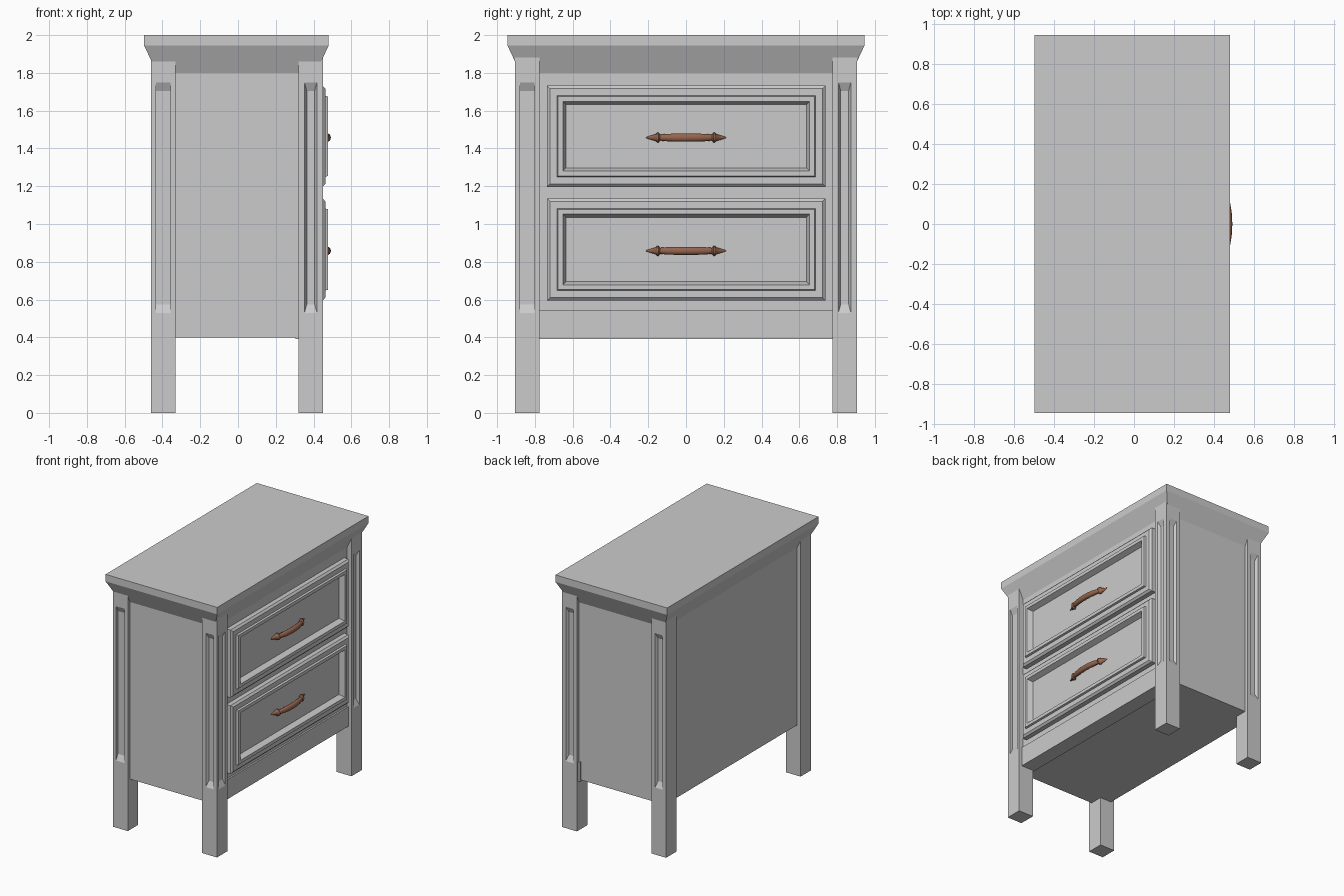
import bpy, bmesh, math

if "Cube" in bpy.data.objects:
    bpy.data.objects.remove(bpy.data.objects["Cube"])


def loft(name, rings, mat=None, smooth=False):
    """Skin a stack of equal-length point rings and cap both ends."""
    bm = bmesh.new()
    rows = [[bm.verts.new(p) for p in r] for r in rings]
    n = len(rows[0])
    for a, b in zip(rows, rows[1:]):
        for i in range(n):
            j = (i + 1) % n
            bm.faces.new((a[i], a[j], b[j], b[i]))
    bm.faces.new(rows[0][::-1])
    bm.faces.new(rows[-1])
    bmesh.ops.recalc_face_normals(bm, faces=bm.faces)
    me = bpy.data.meshes.new(name)
    bm.to_mesh(me)
    bm.free()
    ob = bpy.data.objects.new(name, me)
    bpy.context.collection.objects.link(ob)
    bpy.context.view_layer.objects.active = ob
    if mat:
        me.materials.append(mat)
    if smooth:
        bpy.ops.object.select_all(action='DESELECT')
        ob.select_set(True)
        bpy.ops.object.shade_smooth_by_angle(angle=math.radians(35))
    return ob


def rect(axis, level, a0, a1, b0, b1):
    """Rectangle perpendicular to an axis (0=x, 1=y, 2=z)."""
    pts = []
    for a, b in ((a0, b0), (a1, b0), (a1, b1), (a0, b1)):
        p = [a, b]
        p.insert(axis, level)
        pts.append(p)
    return pts


def box(name, x0, x1, y0, y1, z0, z1):
    return loft(name, [rect(2, z, x0, x1, y0, y1) for z in (z0, z1)])


def cut_groove(leg, axis, sign, face, centre, tapered):
    """Sunken panel with sloping ends in one face of a leg."""
    half = 0.033 if tapered else 0.038
    side = 0.012 if tapered else 0.0
    depth, slope, rings = 0.022, 0.045, []
    for t in (-0.5, 1.0):
        w = half - side * t
        rings.append(rect(axis, face - sign * depth * t, centre - w, centre + w,
                          0.53 + slope * t, 1.75 - slope * t))
    cutter = loft("groove_cutter", rings)
    cutter.hide_render = True
    mod = leg.modifiers.new("groove", 'BOOLEAN')
    mod.operation, mod.solver, mod.object = 'DIFFERENCE', 'EXACT', cutter
    bpy.context.view_layer.objects.active = leg
    bpy.ops.object.modifier_apply(modifier=mod.name)
    bpy.data.objects.remove(cutter)


# Top slab with sloping cornice beneath
TOP = [(1.80, 0.068), (1.945, 0.0), (2.0, 0.0)]
loft("table_top", [rect(2, z, -0.497 + i, 0.48 - i, -0.945 + i, 0.945 - i)
                   for z, i in TOP])

# Cabinet carcass and lower front rail
box("cabinet_body", -0.43, 0.412, -0.877, 0.877, 0.40, 1.81)
box("front_rail", 0.305, 0.425, -0.87, 0.89, 0.39, 0.545)

# Legs, grooved on the sides, and on the front for the front pair
for sy, side in ((-1, "left"), (1, "right")):
    y0, y1 = sorted((sy * 0.775, sy * 0.905))
    for x0, x1, end in ((-0.46, -0.33, "back"), (0.32, 0.45, "front")):
        leg = box(f"{end}_leg_{side}", x0, x1, y0, y1, 0.0, 1.89)
        cut_groove(leg, 1, sy, sy * 0.905, (x0 + x1) / 2, end == "front" or sy > 0)
        if end == "front":
            cut_groove(leg, 0, 1, x1, (y0 + y1) / 2, sy > 0)

# Handle material
brown = bpy.data.materials.new("brown_metal")
brown.diffuse_color = (0.30, 0.13, 0.075, 1)
brown.use_nodes = True
brown.node_tree.nodes["Principled BSDF"].inputs["Base Color"].default_value = brown.diffuse_color

# Drawer front profile: inset from edge, x position
FRONT = [(0, 0.40), (0, 0.448), (0.015, 0.462), (0.053, 0.462), (0.057, 0.477),
         (0.083, 0.477), (0.10, 0.435)]
# Handle half profile: distance from centre, x position, radius
GRIP = [(0.217, 0.433, 0.001), (0.19, 0.436, 0.010), (0.16, 0.446, 0.019),
        (0.153, 0.450, 0.027), (0.145, 0.453, 0.027), (0.138, 0.456, 0.016),
        (0.10, 0.465, 0.020), (0.05, 0.471, 0.022), (0.0, 0.473, 0.022)]
path = [(-y, x, r) for y, x, r in GRIP] + GRIP[-2::-1]

for label, z0, z1 in (("lower", 0.595, 1.135), ("upper", 1.197, 1.732)):
    loft(f"{label}_drawer", [rect(0, x, -0.735 + i, 0.738 - i, z0 + i, z1 - i)
                             for i, x in FRONT])
    zc = (z0 + z1) / 2 - 0.007
    rings = [[(x + 0.85 * r * math.cos(a), y, zc + r * math.sin(a))
              for a in (k * math.tau / 14 for k in range(14))]
             for y, x, r in path]
    loft(f"{label}_handle", rings, brown, True)
